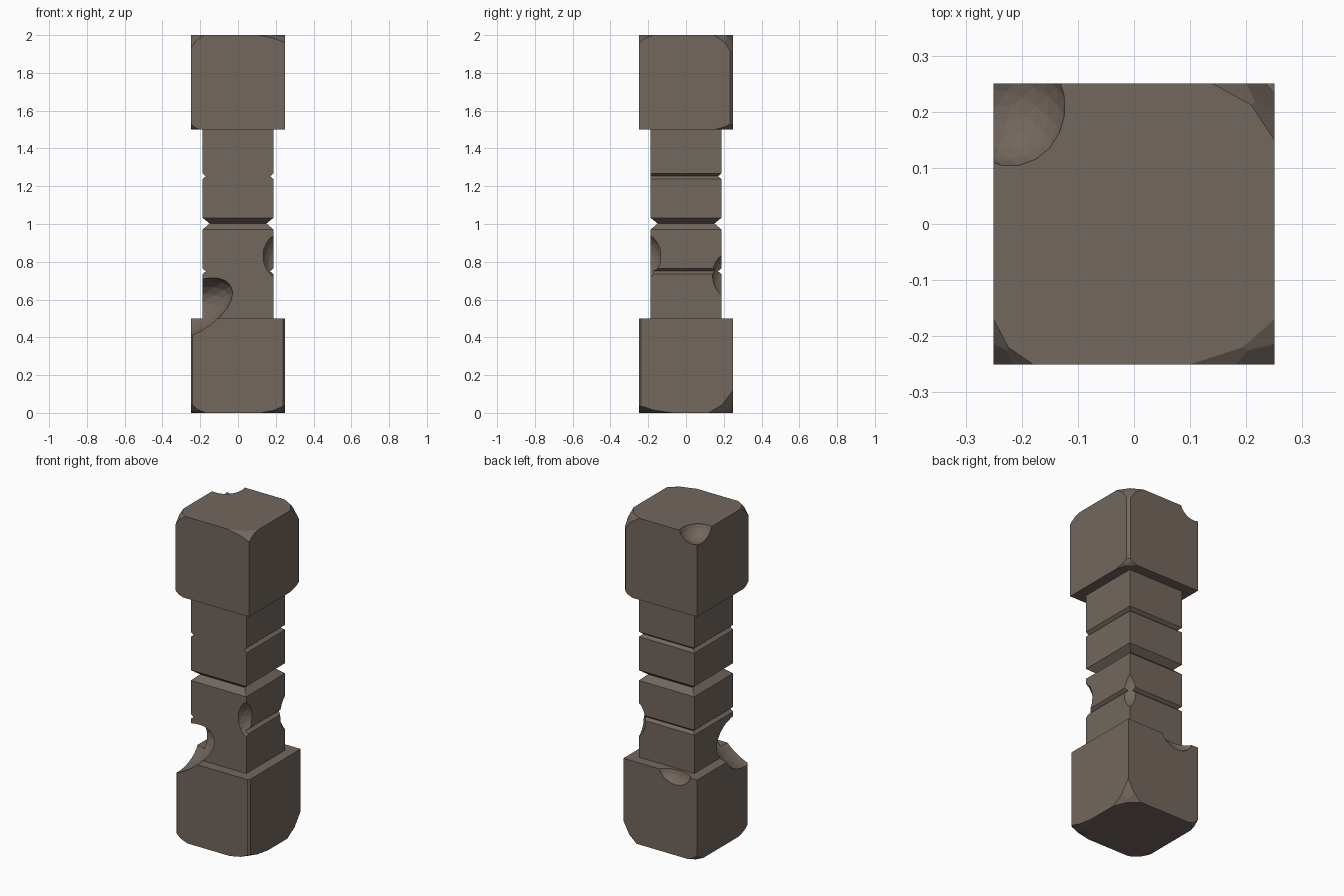
import bpy, bmesh
from math import radians
from mathutils import Vector, Matrix

if "Cube" in bpy.data.objects:
    bpy.data.objects.remove(bpy.data.objects["Cube"])

FAR = 1e5  # "infinite" cut length, turns a corner cut into an edge chamfer


def plane_cut(bm, co, no):
    geom = bm.verts[:] + bm.edges[:] + bm.faces[:]
    res = bmesh.ops.bisect_plane(bm, geom=geom, dist=1e-6, plane_co=co,
                                 plane_no=no, clear_outer=True)
    edges = [e for e in res["geom_cut"] if isinstance(e, bmesh.types.BMEdge)]
    if edges:
        bmesh.ops.contextual_create(bm, geom=edges)


def wear_corner(bm, signs, size, center, half):
    """Round one worn corner with three planes; size = reach along each edge."""
    s = Vector(signs)
    corner = center + s * half
    weights = ((1, .6, .65), (.6, 1, .65), (.7, .7, 1))
    if FAR in size:
        weights = ((1, 1, 1),)
    for w in weights:
        a = [size[i] * w[i] for i in range(3)]
        no = Vector([s[i] / a[i] for i in range(3)])
        plane_cut(bm, corner - Vector((s.x * a[0], 0, 0)), no.normalized())


def finish(name, bm):
    bmesh.ops.recalc_face_normals(bm, faces=bm.faces[:])
    me = bpy.data.meshes.new(name)
    bm.to_mesh(me)
    bm.free()
    ob = bpy.data.objects.new(name, me)
    bpy.context.collection.objects.link(ob)
    mat = bpy.data.materials.get("stone") or bpy.data.materials.new("stone")
    mat.diffuse_color = (0.17, 0.135, 0.11, 1)
    mat.use_nodes = True
    mat.node_tree.nodes["Principled BSDF"].inputs["Base Color"].default_value = mat.diffuse_color
    me.materials.append(mat)
    return ob


def worn_block(name, z, corners):
    bm = bmesh.new()
    center = Vector((0, 0, z))
    bmesh.ops.create_cube(bm, size=0.5, matrix=Matrix.Translation(center))
    for signs, size in corners:
        wear_corner(bm, signs, size, center, 0.25)
    return finish(name, bm)


def scoop(targets, name, loc, radii, tilt=0):
    """Concave chip carved by a hidden ellipsoid."""
    bm = bmesh.new()
    bmesh.ops.create_icosphere(bm, subdivisions=3, radius=1, matrix=Matrix.LocRotScale(
        Vector(loc), Matrix.Rotation(radians(tilt), 3, 'Y'), Vector(radii)))
    cutter = finish(name, bm)
    cutter.hide_render = True
    cutter.hide_viewport = True
    cutter.display_type = 'WIRE'
    for ob in targets:
        mod = ob.modifiers.new(name, 'BOOLEAN')
        mod.operation = 'DIFFERENCE'
        mod.solver = 'EXACT'
        mod.object = cutter


# Base block
base = worn_block("base_block", 0.25, [
    ((1, -1, 1), (.012, .012, FAR)),
    ((-1, -1, 1), (.01, .01, FAR)),
    ((-1, -1, -1), (.08, .09, .05)),
    ((1, -1, -1), (.13, .18, .04)),
    ((1, 1, -1), (.09, .13, .12)),
    ((-1, 1, -1), (.06, .06, .04)),
])

# Cap block
cap = worn_block("cap_block", 1.75, [
    ((1, 1, 1), (.015, .017, FAR)),
    ((-1, -1, 1), (.07, .08, .07)),
    ((1, -1, 1), (.15, .08, .04)),
    ((1, 1, 1), (.11, .1, .11)),
    ((-1, -1, -1), (.05, .05, .03)),
    ((1, 1, -1), (.06, .1, .04)),
])

# Shaft: square rings (z, inset on sides and back, inset on front)
rings = [(.5, 0, 0), (.735, 0, 0), (.75, .018, 0), (.765, 0, 0),
         (.97, 0, 0), (1.003, .037, .037), (1.033, 0, 0),
         (1.238, 0, 0), (1.253, .018, 0), (1.268, 0, 0), (1.5, 0, 0)]
bm = bmesh.new()
loops = []
for z, d, f in rings:
    x, yb, yf = .188 - d, .188 - d, -.188 + f
    loops.append([bm.verts.new(p) for p in
                  ((-x, yf, z), (x, yf, z), (x, yb, z), (-x, yb, z))])
for lo, hi in zip(loops, loops[1:]):
    for i in range(4):
        j = (i + 1) % 4
        bm.faces.new((lo[i], lo[j], hi[j], hi[i]))
bm.faces.new(loops[0][::-1])
bm.faces.new(loops[-1])
shaft = finish("shaft", bm)

# Chips
scoop([base, shaft], "large_front_left_chip", (-.25, -.22, .55), (.25, .2, .13), -30)
scoop([shaft], "front_right_chip", (.24, -.24, .83), (.12, .12, .14))
scoop([shaft], "back_right_chip", (.225, .23, .73), (.09, .1, .13))
scoop([base], "back_ledge_chip", (-.1, .26, .52), (.11, .06, .09))
scoop([cap], "top_corner_chip", (-.22, .21, 2.02), (.1, .11, .09))
